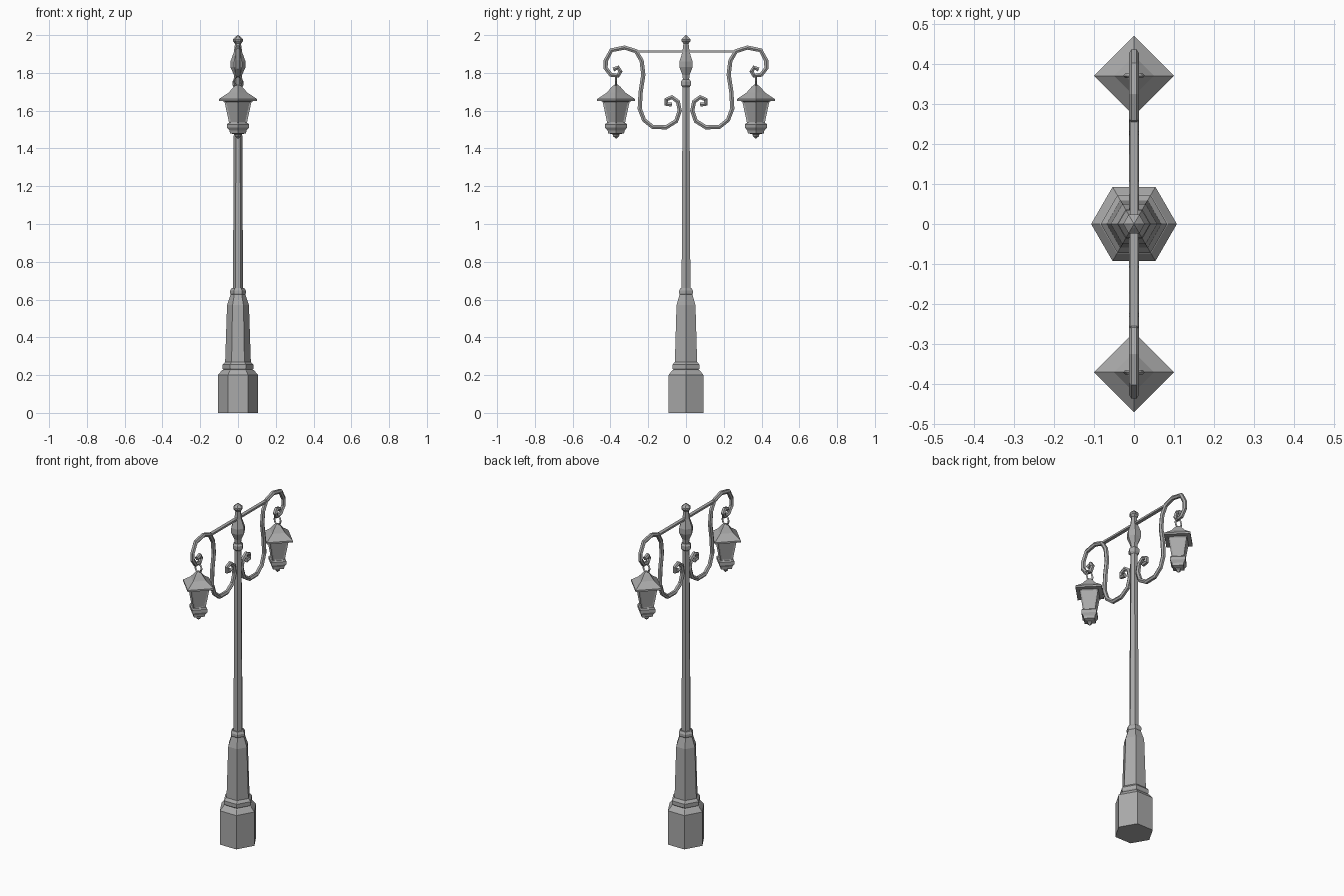
import bpy, bmesh, math
from mathutils import Vector

cube = bpy.data.objects.get("Cube")
if cube:
    bpy.data.objects.remove(cube, do_unlink=True)

# Cast iron grey for everything
iron = bpy.data.materials.new("iron_grey")
iron.use_nodes = True
iron.diffuse_color = (0.4, 0.4, 0.4, 1)
iron.node_tree.nodes["Principled BSDF"].inputs["Base Color"].default_value = (0.4, 0.4, 0.4, 1)


def finish(name, bm):
    bmesh.ops.recalc_face_normals(bm, faces=bm.faces)
    mesh = bpy.data.meshes.new(name)
    bm.to_mesh(mesh)
    bm.free()
    mesh.materials.append(iron)
    obj = bpy.data.objects.new(name, mesh)
    bpy.context.collection.objects.link(obj)
    return obj


def skin(bm, rings, closed=False):
    """Bridge rings of points with quads, capping open ends."""
    loops = [[bm.verts.new(p) for p in ring] for ring in rings]
    pairs = list(zip(loops, loops[1:]))
    if closed:
        pairs.append((loops[-1], loops[0]))
    else:
        bm.faces.new(loops[0])
        bm.faces.new(loops[-1])
    for a, b in pairs:
        for i in range(len(a)):
            j = (i + 1) % len(a)
            bm.faces.new((a[i], a[j], b[j], b[i]))


def lathe(name, profile, sides, y=0, panes=None):
    """Turn a (radius, height) profile; optionally recess the tall faces as panes."""
    bm = bmesh.new()
    turns = [math.tau * i / sides for i in range(sides)]
    skin(bm, [[(r * math.cos(a), y + r * math.sin(a), z) for a in turns] for r, z in profile])
    bmesh.ops.recalc_face_normals(bm, faces=bm.faces)
    if panes:
        low, high = panes
        tall = [f for f in bm.faces if low < f.calc_center_median().z < high]
        bmesh.ops.inset_individual(bm, faces=tall, thickness=0.012, depth=-0.005)
    return finish(name, bm)


def tube(name, path, radius, sides=6, closed=False, across=Vector((1, 0, 0))):
    """Sweep a polygon along a planar path lying square to 'across'."""
    bm = bmesh.new()
    pts = [Vector(p) for p in path]
    n = len(pts)
    rings = []
    for i, p in enumerate(pts):
        before = pts[i - 1] if closed or i else p
        after = pts[(i + 1) % n] if closed or i < n - 1 else p
        d_in, d_out = (p - before).normalized(), (after - p).normalized()
        side = (d_in + d_out).normalized().cross(across)
        rings.append([p + radius * (math.cos(math.tau * k / sides) * across
                                    + math.sin(math.tau * k / sides) * side)
                      for k in range(sides)])
    skin(bm, rings, closed)
    return finish(name, bm)


# Hexagonal post: plinth, pedestal, shaft and crowning finial
lathe("plinth", [(.107, 0), (.107, .2), (.085, .225), (.07, .232)], 6)
lathe("pedestal", [(.075, .225), (.083, .235), (.083, .255), (.07, .268), (.068, .27),
                   (.058, .57), (.038, .63)], 6)
lathe("shaft_collar", [(.034, .62), (.042, .633), (.042, .647), (.034, .66)], 6)
lathe("shaft", [(.027, .62), (.021, 1.75)], 6)
lathe("upper_collar", [(.022, 1.725), (.03, 1.735), (.03, 1.755), (.022, 1.765)], 6)
lathe("finial", [(.018, 1.76), (.022, 1.79), (.04, 1.83), (.04, 1.86), (.022, 1.91),
                 (.016, 1.955), (.027, 1.968), (.027, 1.978), (.012, 1.992), (.002, 2)], 6)

# Tie bar through the finial
bm = bmesh.new()
skin(bm, [[(x, y, z) for x, z in ((-.01, 1.907), (.01, 1.907), (.01, 1.918), (-.01, 1.918))]
          for y in (-.26, .26)])
finish("tie_bar", bm)

# Scroll arm path as (distance from post, height)
scroll = [(.075, 1.632), (.105, 1.635), (.105, 1.658), (.075, 1.672), (.043, 1.648),
          (.033, 1.6), (.052, 1.545), (.105, 1.512), (.175, 1.513), (.222, 1.55),
          (.245, 1.61), (.24, 1.7), (.226, 1.79), (.235, 1.865), (.265, 1.915),
          (.325, 1.934), (.395, 1.92), (.425, 1.865), (.425, 1.825), (.398, 1.79),
          (.36, 1.785), (.347, 1.808), (.36, 1.828), (.385, 1.818)]

for s, label in ((-1, "front"), (1, "back")):
    y = s * .37
    tube(label + "_arm", [(0, s * d, h) for d, h in scroll], .013)
    # Hanging ring
    tube(label + "_ring", [(.021 * math.cos(math.tau * i / 8), y,
                            1.757 + .026 * math.sin(math.tau * i / 8)) for i in range(8)],
         .006, 4, True, Vector((0, 1, 0)))
    # Square lantern: roof, paned body, base
    lathe(label + "_lantern_roof", [(.06, 1.648), (.1, 1.652), (.1, 1.662), (.05, 1.695),
                                    (.022, 1.727), (.008, 1.738)], 4, y)
    lathe(label + "_lantern_body", [(.046, 1.53), (.072, 1.65)], 4, y, (1.55, 1.64))
    lathe(label + "_lantern_base", [(.05, 1.535), (.058, 1.528), (.058, 1.51), (.045, 1.495),
                                    (.042, 1.48), (.016, 1.474), (.017, 1.466), (.002, 1.452)],
          4, y)
